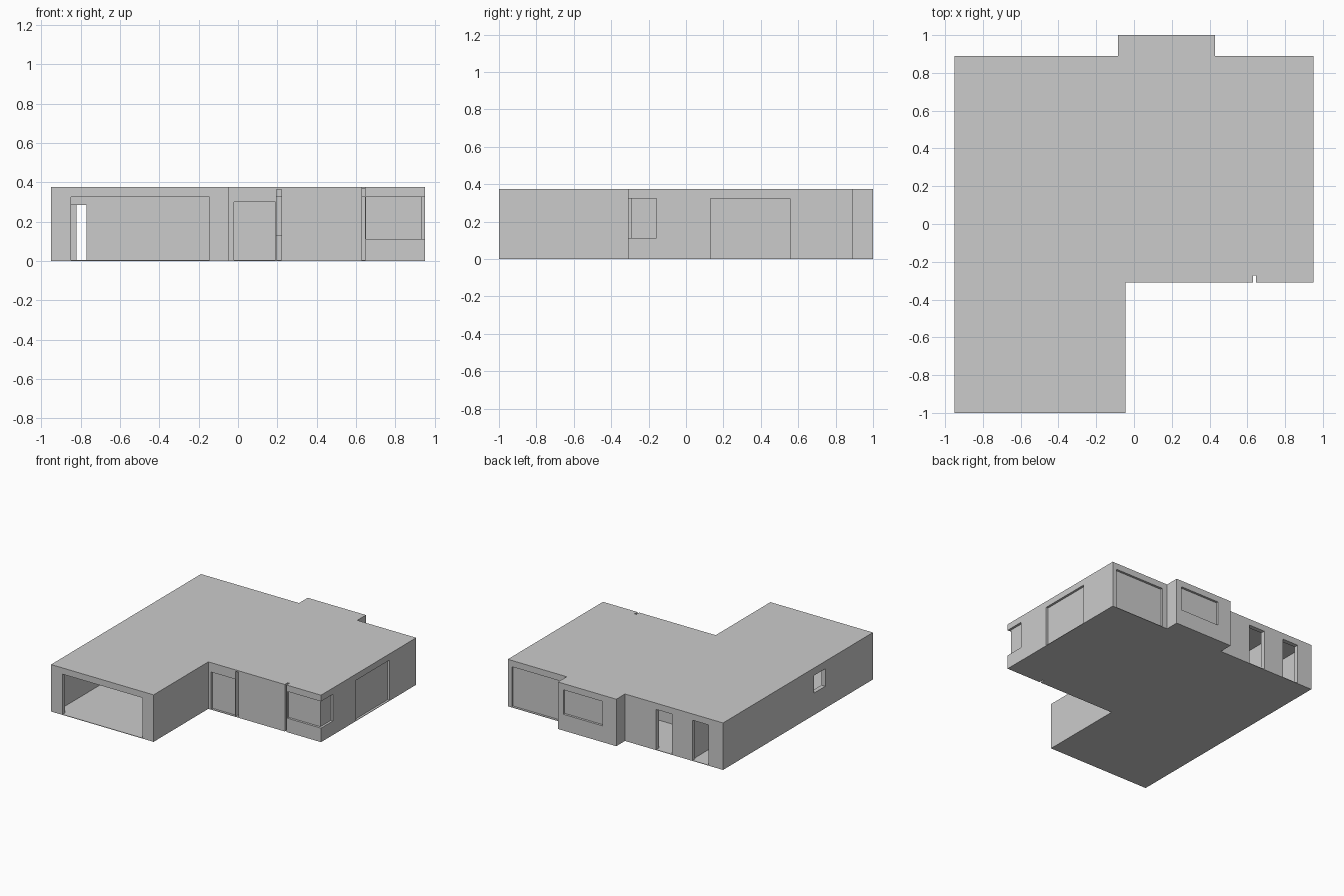
import bpy, bmesh

if "Cube" in bpy.data.objects:
    bpy.data.objects.remove(bpy.data.objects["Cube"])

H, ROOF, FLOOR, T = 0.375, 0.365, 0.004, 0.035   # height, ceiling, floor top, wall thickness

plaster = bpy.data.materials.new("light_grey")
plaster.diffuse_color = (0.6, 0.6, 0.6, 1)
plaster.use_nodes = True
plaster.node_tree.nodes["Principled BSDF"].inputs["Base Color"].default_value = plaster.diffuse_color


def prism(name, outline, z0, z1):
    """Extruded floor-plan polygon."""
    bm = bmesh.new()
    face = bm.faces.new([bm.verts.new((x, y, z0)) for x, y in outline])
    top = bmesh.ops.extrude_face_region(bm, geom=[face])["geom"]
    for v in top:
        if isinstance(v, bmesh.types.BMVert):
            v.co.z = z1
    bmesh.ops.recalc_face_normals(bm, faces=bm.faces)
    mesh = bpy.data.meshes.new(name)
    bm.to_mesh(mesh)
    bm.free()
    mesh.materials.append(plaster)
    ob = bpy.data.objects.new(name, mesh)
    bpy.context.collection.objects.link(ob)
    return ob


def box(name, x0, x1, y0, y1, z0, z1):
    return prism(name, [(x0, y0), (x1, y0), (x1, y1), (x0, y1)], z0, z1)


def cut(target, cutter):
    """Subtract the cutter and delete it."""
    mod = target.modifiers.new("cut", 'BOOLEAN')
    mod.operation, mod.solver, mod.object = 'DIFFERENCE', 'EXACT', cutter
    bpy.context.view_layer.objects.active = target
    bpy.ops.object.modifier_apply(modifier=mod.name)
    bpy.data.objects.remove(cutter)


def plan(i):
    """House floor plan moved inwards by i."""
    return [(-0.95 + i, -1 + i), (-0.045 - i, -1 + i), (-0.045 - i, -0.31 + i),
            (0.95 - i, -0.31 + i), (0.95 - i, 0.89 - i), (0.43 - i, 0.89 - i),
            (0.43 - i, 1 - i), (-0.085 + i, 1 - i), (-0.085 + i, 0.89 - i),
            (-0.95 + i, 0.89 - i)]


# Shell: floor, outer walls and flat roof in one piece
house = prism("house_shell", plan(0), 0, H)
cut(house, prism("room_cutter", plan(T), FLOOR, ROOF))

E = 0.01   # how far cutters overshoot the wall
IN = T + E
openings = [
    (-0.85, -0.145, -1 - E, -1 + IN, FLOOR, 0.325),          # garage door
    (-0.02, 0.19, -0.31 - E, -0.31 + IN, FLOOR, 0.30),       # front glazing
    (0.195, 0.22, -0.31 - E, -0.31 + IN, FLOOR, ROOF - 0.001),  # entrance gap
    (0.63, 0.645, -0.31 - E, -0.273, -E, H + E),             # wall joint
    (0.652, 0.95 + E, -0.31 - E, -0.31 + IN, 0.112, 0.325),  # corner window, front
    (0.95 - IN, 0.95 + E, -0.31 - E, -0.157, 0.112, 0.325),  # corner window, side
    (0.95 - IN, 0.95 + E, 0.13, 0.555, FLOOR, 0.325),        # side sliding door
    (0.475, 0.915, 0.89 - IN, 0.89 + E, FLOOR, 0.325),       # rear sliding door
    (0.035, 0.383, 1 - IN, 1 + E, 0.13, 0.325),              # rear bay window
    (-0.50, -0.36, 0.89 - IN, 0.89 + E, FLOOR, 0.325),       # rear door
    (-0.82, -0.68, 0.89 - IN, 0.89 + E, FLOOR, 0.325),       # rear corridor door
    (-0.95 - E, -0.95 + IN, -0.40, -0.26, 0.175, 0.315),     # garage window
]
for o in openings:
    cut(house, box("opening_cutter", *o))

# Recessed panes
P = 0.018   # depth of the reveal
Q = 0.008   # pane thickness
box("front_pane", -0.02, 0.19, -0.31 + P, -0.31 + P + Q, FLOOR, 0.30)
box("side_sliding_pane", 0.95 - P - Q, 0.95 - P, 0.13, 0.555, FLOOR, 0.325)
box("rear_sliding_pane", 0.475, 0.915, 0.89 - P - Q, 0.89 - P, FLOOR, 0.325)
box("bay_pane", 0.035, 0.383, 1 - P - Q, 1 - P, 0.13, 0.325)
a, b = 0.95 - P, -0.31 + P
prism("corner_pane", [(0.652, b), (a, b), (a, -0.157), (a - Q, -0.157),
                      (a - Q, b + Q), (0.652, b + Q)], 0.112, 0.325)

# Inner partitions
garage_back = box("garage_back_wall", -0.93, -0.06, -0.12, -0.09, 0.002, ROOF + 0.002)
cut(garage_back, box("door_cutter", -0.89, -0.77, -0.15, -0.05, -0.01, 0.285))
box("hall_wall", -0.08, -0.045, -0.29, 0.45, 0.002, ROOF + 0.002)
box("corridor_wall", -0.67, -0.645, -0.10, 0.87, 0.002, ROOF + 0.002)
box("rear_room_wall", -0.65, -0.05, 0.44, 0.465, 0.002, ROOF + 0.002)
box("bay_room_wall", -0.085, -0.055, 0.45, 0.98, 0.002, ROOF + 0.002)
